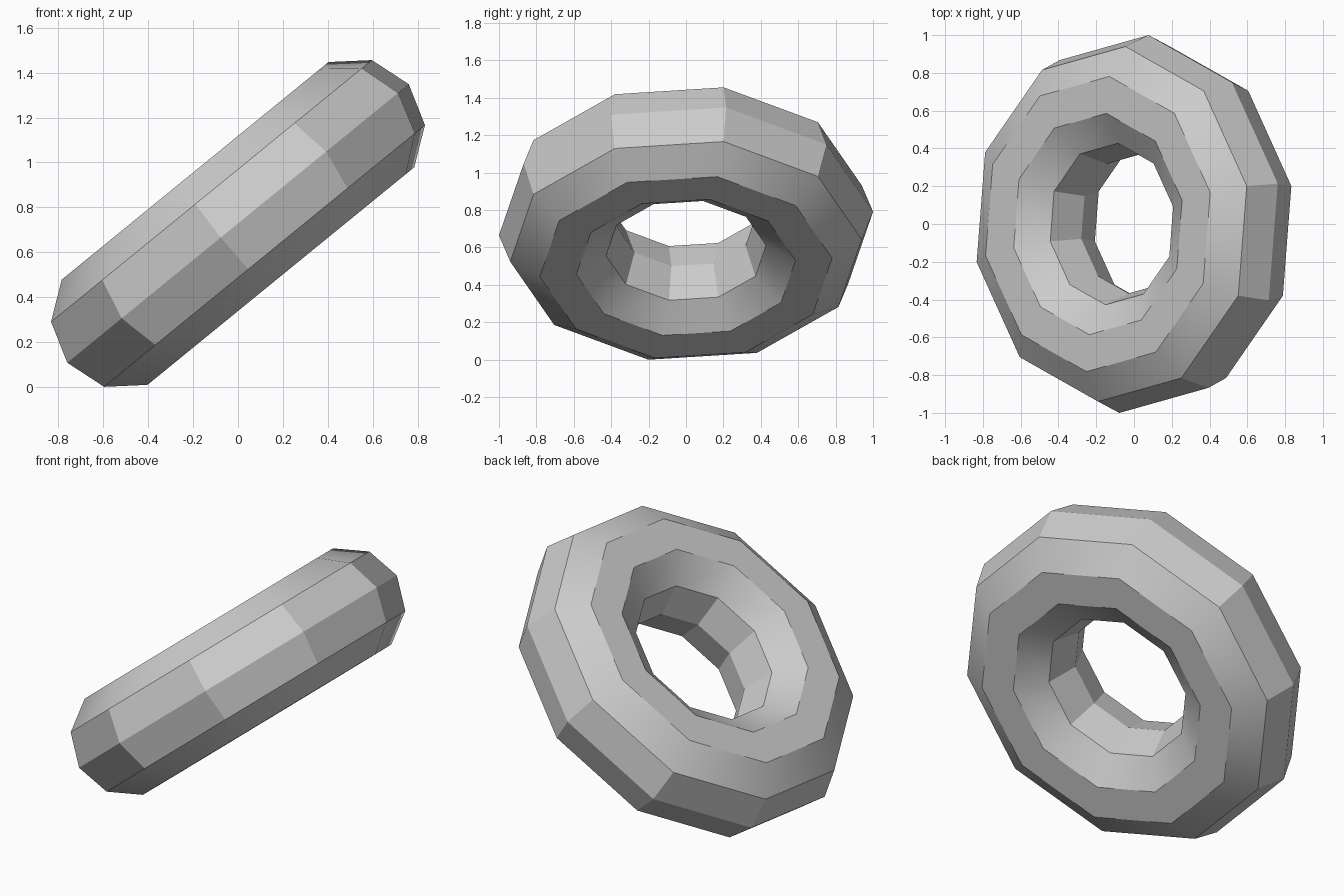
import bpy
from math import radians
from mathutils import Matrix

cube = bpy.data.objects.get("Cube")
if cube:
    bpy.data.objects.remove(cube, do_unlink=True)

# Plain grey material
grey = bpy.data.materials.new("light_grey")
grey.use_nodes = True
colour = (0.6, 0.6, 0.6, 1)
grey.diffuse_color = colour
grey.node_tree.nodes["Principled BSDF"].inputs["Base Color"].default_value = colour

# Ten-sided ring with a ten-sided cross-section
bpy.ops.mesh.primitive_torus_add(major_segments=10, minor_segments=10,
                                 major_radius=0.687, minor_radius=0.318)
ring = bpy.context.object
ring.name = "tilted_ring"
ring.data.materials.append(grey)

# Turn about its own axis, tip up to the left side, rest on the ground
ring.data.transform(Matrix.Rotation(radians(-39.2), 4, 'Y')
                    @ Matrix.Rotation(radians(12.3), 4, 'Z'))
lowest = min(v.co.z for v in ring.data.vertices)
ring.data.transform(Matrix.Translation((0, 0, -lowest)))

# Soft conical bands, crisp edges elsewhere
bpy.ops.object.shade_smooth_by_angle(angle=radians(30))
